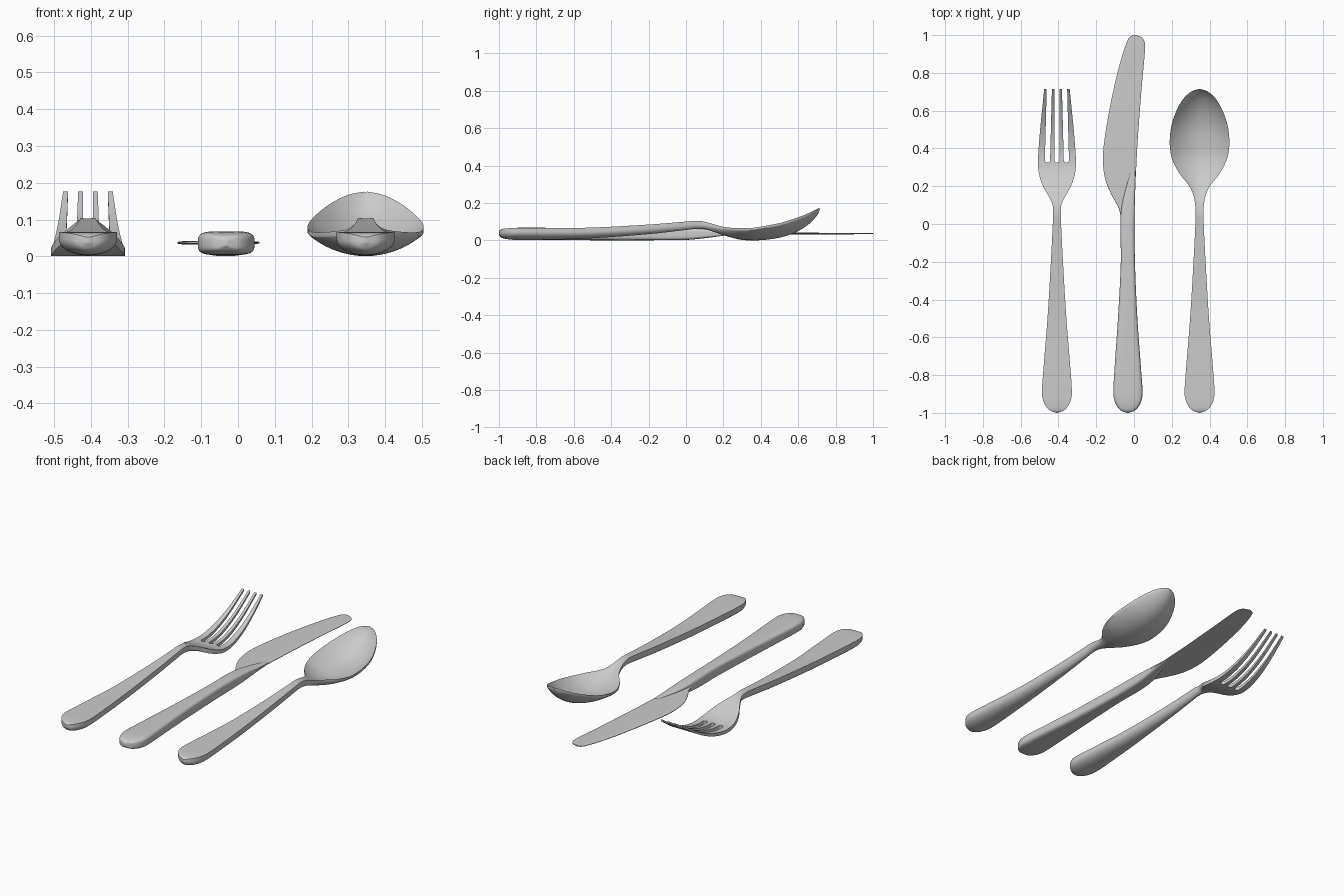
import bpy, bmesh, math

if "Cube" in bpy.data.objects:
    bpy.data.objects.remove(bpy.data.objects["Cube"])


def smooth_rows(rows, steps=7):
    """Chord-length spline through the stations."""
    t = [0.0]
    for a, b in zip(rows, rows[1:]):
        t.append(t[-1] + math.dist(a[:3], b[:3]))
    n = len(rows)
    tan = []
    for i in range(n):
        a, b = max(i - 1, 0), min(i + 1, n - 1)
        tan.append([(q - p) / (t[b] - t[a]) for p, q in zip(rows[a], rows[b])])
    out = []
    for i in range(n - 1):
        h = t[i + 1] - t[i]
        for k in range(steps):
            s = k / steps
            c = (2*s**3 - 3*s*s + 1, (s**3 - 2*s*s + s) * h,
                 -2*s**3 + 3*s*s, (s**3 - s*s) * h)
            out.append([c[0]*p + c[1]*m + c[2]*q + c[3]*w for p, m, q, w in
                        zip(rows[i], tan[i], rows[i + 1], tan[i + 1])])
    out.append(list(rows[-1]))
    return out


def make_object(name, bm, x=0.0):
    bmesh.ops.recalc_face_normals(bm, faces=bm.faces)
    me = bpy.data.meshes.new(name)
    bm.to_mesh(me)
    bm.free()
    ob = bpy.data.objects.new(name, me)
    ob.location.x = x
    bpy.context.collection.objects.link(ob)
    return ob


def shade(ob, angle=40):
    bpy.ops.object.select_all(action='DESELECT')
    ob.select_set(True)
    bpy.context.view_layer.objects.active = ob
    bpy.ops.object.shade_smooth_by_angle(angle=math.radians(angle))


def loft(name, rows, section, x=0.0):
    bm = bmesh.new()
    rings = [[bm.verts.new((px, r[0], pz)) for px, pz in section(r)]
             for r in smooth_rows(rows)]
    n = len(rings[0])
    for a, b in zip(rings, rings[1:]):
        for i in range(n):
            j = (i + 1) % n
            bm.faces.new((a[i], a[j], b[j], b[i]))
    bm.faces.new(rings[0])
    bm.faces.new(rings[-1])
    return make_object(name, bm, x)


def dish_section(r, n=24):
    """Rim with a flat or dished top and a rounded underside."""
    _, w, edge, top, bot, rim, e = r
    ts = [-math.cos(math.pi * i / n) for i in range(n + 1)]
    upper = [(w*t, edge + (top - edge) * (1 - t*t)) for t in ts]
    lower = [(w*t, edge - rim + (bot - edge + rim) * max(0, 1 - t*t) ** e) for t in ts]
    return upper + lower[::-1]


def box_section(r, n=40, power=4):
    """Rounded rectangle between left/right and bottom/top limits."""
    _, xl, xr, z0, z1 = r
    pts = []
    for i in range(n):
        a = 2 * math.pi * (i + .5) / n
        c, s = math.cos(a), math.sin(a)
        pts.append(((xl + xr)/2 + (xr - xl)/2 * math.copysign(abs(c) ** (2/power), c),
                    (z0 + z1)/2 + (z1 - z0)/2 * math.copysign(abs(s) ** (2/power), s)))
    return pts


# Shared handle of fork and spoon: y, half width, rim z, top z, bottom z, rim, roundness
handle = [
    (-1.0, .003, .052, .052, .036, .012, .5),
    (-.985, .040, .061, .061, .016, .016, .5),
    (-.95, .067, .065, .065, .006, .018, .5),
    (-.9, .079, .066, .066, .003, .02, .5),
    (-.75, .070, .066, .066, .004, .02, .5),
    (-.5, .050, .069, .069, .012, .02, .5),
    (-.2, .032, .085, .085, .034, .018, .5),
    (0, .022, .101, .100, .056, .016, .5),
    (.05, .021, .105, .103, .062, .015, .5),
    (.1, .023, .1, .097, .06, .015, .5),
]

# Spoon
spoon = loft("spoon", handle + [
    (.15, .032, .086, .080, .046, .013, .65),
    (.2, .054, .073, .057, .028, .012, .8),
    (.27, .108, .066, .030, .010, .012, .9),
    (.35, .147, .067, .014, .001, .012, .9),
    (.43, .158, .079, .016, .004, .012, .9),
    (.52, .149, .098, .031, .020, .012, .9),
    (.6, .122, .124, .062, .050, .012, .9),
    (.66, .088, .148, .102, .090, .012, .9),
    (.7, .045, .168, .145, .133, .012, .9),
    (.715, .004, .176, .173, .164, .012, .9),
], dish_section, .347)
shade(spoon)


# Fork: curved sheet head, slots cut between the tines
def sheet(y, w, z, thick):
    return (y, w, z + thick, z + thick, z, thick, .7)


fork = loft("fork", handle + [
    (.15, .046, .082, .080, .050, .022, .6),
    sheet(.2, .074, .032, .026),
    sheet(.26, .094, .011, .023),
    sheet(.32, .1005, .001, .021),
    sheet(.4, .097, .006, .019),
    sheet(.5, .089, .036, .017),
    sheet(.6, .079, .087, .014),
    sheet(.715, .0675, .164, .012),
], dish_section, -.408)

for side in (-1, 0, 1):
    c0, c1, h = side * .05, side * .04, .0138
    pts = [(c1 + h, .73), (c1 - h, .73)]
    pts += [(c0 - h * math.cos(math.pi * i / 10), .338 - h * math.sin(math.pi * i / 10))
            for i in range(11)]
    bm = bmesh.new()
    face = bm.faces.new([bm.verts.new((px, py, -.1)) for px, py in pts])
    ext = bmesh.ops.extrude_face_region(bm, geom=[face])
    bmesh.ops.translate(bm, vec=(0, 0, .4),
                        verts=[v for v in ext["geom"] if isinstance(v, bmesh.types.BMVert)])
    cutter = make_object("slot_cutter", bm, -.408)
    cutter.hide_render = True
    bpy.context.view_layer.update()
    mod = fork.modifiers.new("slot", 'BOOLEAN')
    mod.operation = 'DIFFERENCE'
    mod.solver = 'EXACT'
    mod.object = cutter
    bpy.context.view_layer.objects.active = fork
    bpy.ops.object.modifier_apply(modifier=mod.name)
    bpy.data.objects.remove(cutter)
shade(fork)

# Knife handle, tapering into the spine: y, left, right, bottom, top
shade(loft("knife_handle", [
    (-1.0, -.037, -.029, .028, .045),
    (-.985, -.073, .008, .014, .058),
    (-.95, -.098, .034, .007, .065),
    (-.9, -.109, .045, .004, .068),
    (-.75, -.102, .036, .003, .068),
    (-.5, -.085, .018, .001, .068),
    (-.2, -.070, .005, .001, .068),
    (0, -.072, .003, .003, .066),
    (.1, -.064, .004, .012, .060),
    (.2, -.040, .006, .025, .050),
    (.28, -.015, .007, .033, .042),
], box_section))

# Knife blade
shade(loft("knife_blade", [
    (.0, -.066, .000, .030, .046),
    (.08, -.080, .003, .031, .044),
    (.16, -.122, .006, .032, .043),
    (.24, -.153, .009, .032, .042),
    (.34, -.165, .014, .032, .042),
    (.45, -.156, .020, .032, .042),
    (.6, -.131, .031, .033, .042),
    (.75, -.100, .043, .033, .041),
    (.88, -.066, .055, .033, .041),
    (.95, -.043, .058, .034, .041),
    (.985, -.027, .045, .034, .041),
    (1.0, -.006, .012, .034, .041),
], box_section))
